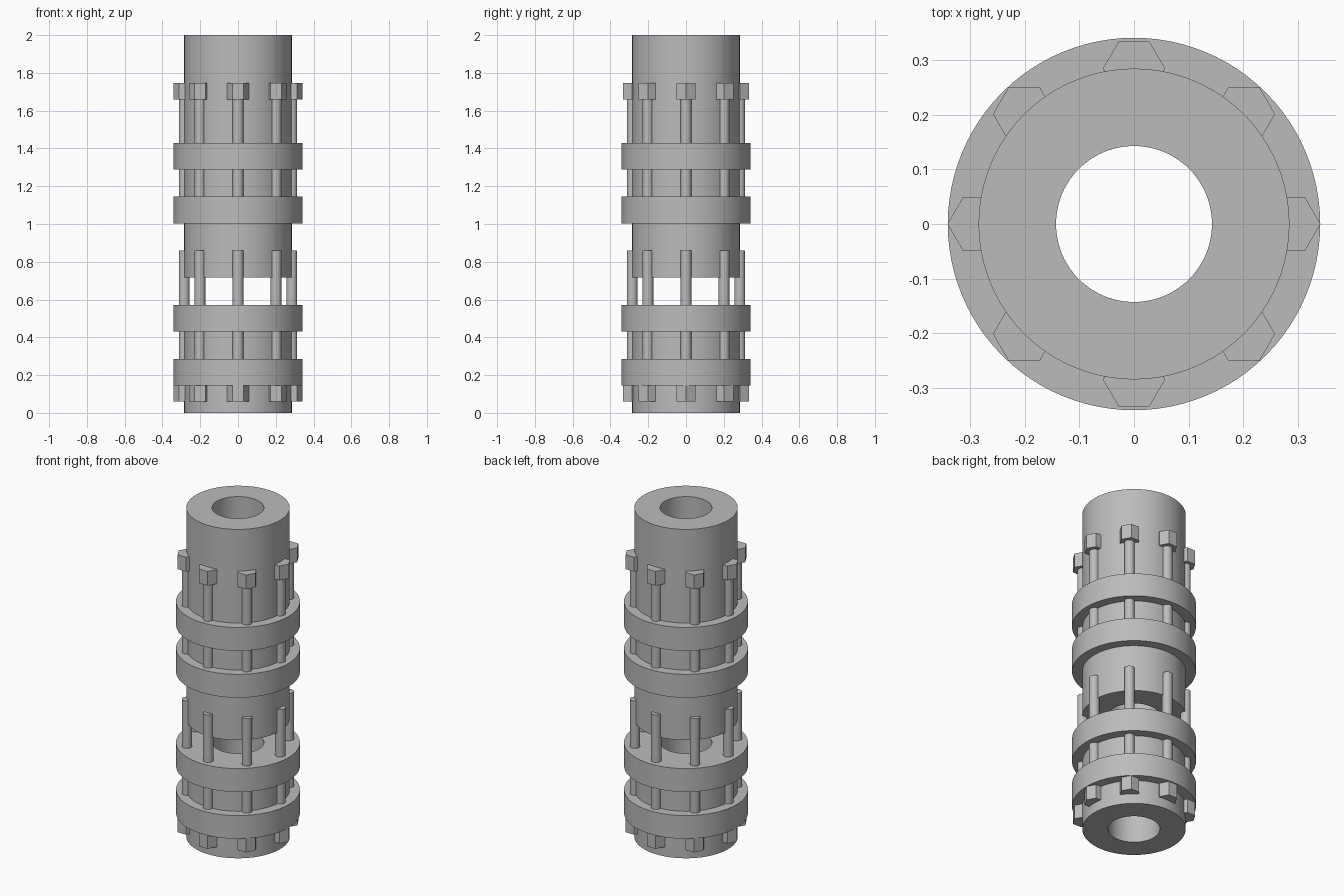
import bpy
import bmesh
import math
from mathutils import Matrix

cube = bpy.data.objects.get("Cube")
if cube:
    bpy.data.objects.remove(cube, do_unlink=True)

TUBE_R, BORE_R, FLANGE_R = 0.285, 0.143, 0.3415
HEX_R, SHANK_R = 0.057, 0.0285

metal = bpy.data.materials.new("plain grey metal")
metal.use_nodes = True
grey = (0.5, 0.5, 0.5, 1)
metal.diffuse_color = grey
metal.node_tree.nodes["Principled BSDF"].inputs["Base Color"].default_value = grey


def finish(name, bm):
    bmesh.ops.recalc_face_normals(bm, faces=bm.faces)
    mesh = bpy.data.meshes.new(name)
    bm.to_mesh(mesh)
    bm.free()
    mesh.materials.append(metal)
    obj = bpy.data.objects.new(name, mesh)
    bpy.context.collection.objects.link(obj)
    bpy.ops.object.select_all(action='DESELECT')
    obj.select_set(True)
    bpy.context.view_layer.objects.active = obj
    bpy.ops.object.shade_smooth_by_angle(angle=math.radians(30))
    return obj


def flanged_tube(name, bottom, top, flanges):
    """Revolve a hollow tube profile that steps out at each flange."""
    profile = [(BORE_R, bottom), (TUBE_R, bottom)]
    for low, high in flanges:
        profile += [(TUBE_R, low), (FLANGE_R, low), (FLANGE_R, high)]
        profile.append((TUBE_R, high) if high < top else (BORE_R, high))
    if flanges[-1][1] < top:
        profile += [(TUBE_R, top), (BORE_R, top)]
    bm = bmesh.new()
    verts = [bm.verts.new((r, 0, z)) for r, z in profile]
    edges = [bm.edges.new((a, b)) for a, b in zip(verts, verts[1:] + verts[:1])]
    bmesh.ops.spin(bm, geom=verts + edges, cent=(0, 0, 0), axis=(0, 0, 1),
                   angle=math.tau, steps=96, use_merge=True)
    bmesh.ops.remove_doubles(bm, verts=bm.verts, dist=0.0001)
    return finish(name, bm)


def prism(bm, x, y, radius, sides, low, high):
    bmesh.ops.create_cone(bm, cap_ends=True, segments=sides, radius1=radius,
                          radius2=radius, depth=high - low,
                          matrix=Matrix.Translation((x, y, (low + high) / 2)))


def bolt_ring(name, head, shank):
    """Eight bolts whose hexagonal heads all keep a corner on the x axis."""
    for i in range(8):
        x = TUBE_R * math.cos(i * math.tau / 8)
        y = TUBE_R * math.sin(i * math.tau / 8)
        bm = bmesh.new()
        prism(bm, 0, 0, HEX_R, 6, *head)
        # create_cone starts on the y axis, so turn the corners to x
        bmesh.ops.rotate(bm, verts=bm.verts, cent=(0, 0, 0),
                         matrix=Matrix.Rotation(math.pi / 2, 3, 'Z'))
        prism(bm, 0, 0, SHANK_R, 32, *shank)
        bolt = finish(f"{name}_{i + 1}", bm)
        bolt.location = (x, y, 0)


# Flanged pipes, separated by a gap
flanged_tube("lower_pipe", 0, 0.572, [(0.145, 0.286), (0.43, 0.572)])
flanged_tube("upper_pipe", 0.718, 2, [(1.003, 1.145), (1.288, 1.43)])

# Bolts: lower set points up across the gap, upper set points down
bolt_ring("lower_bolt", (0.06, 0.145), (0.14, 0.86))
bolt_ring("upper_bolt", (1.66, 1.747), (1.05, 1.665))
